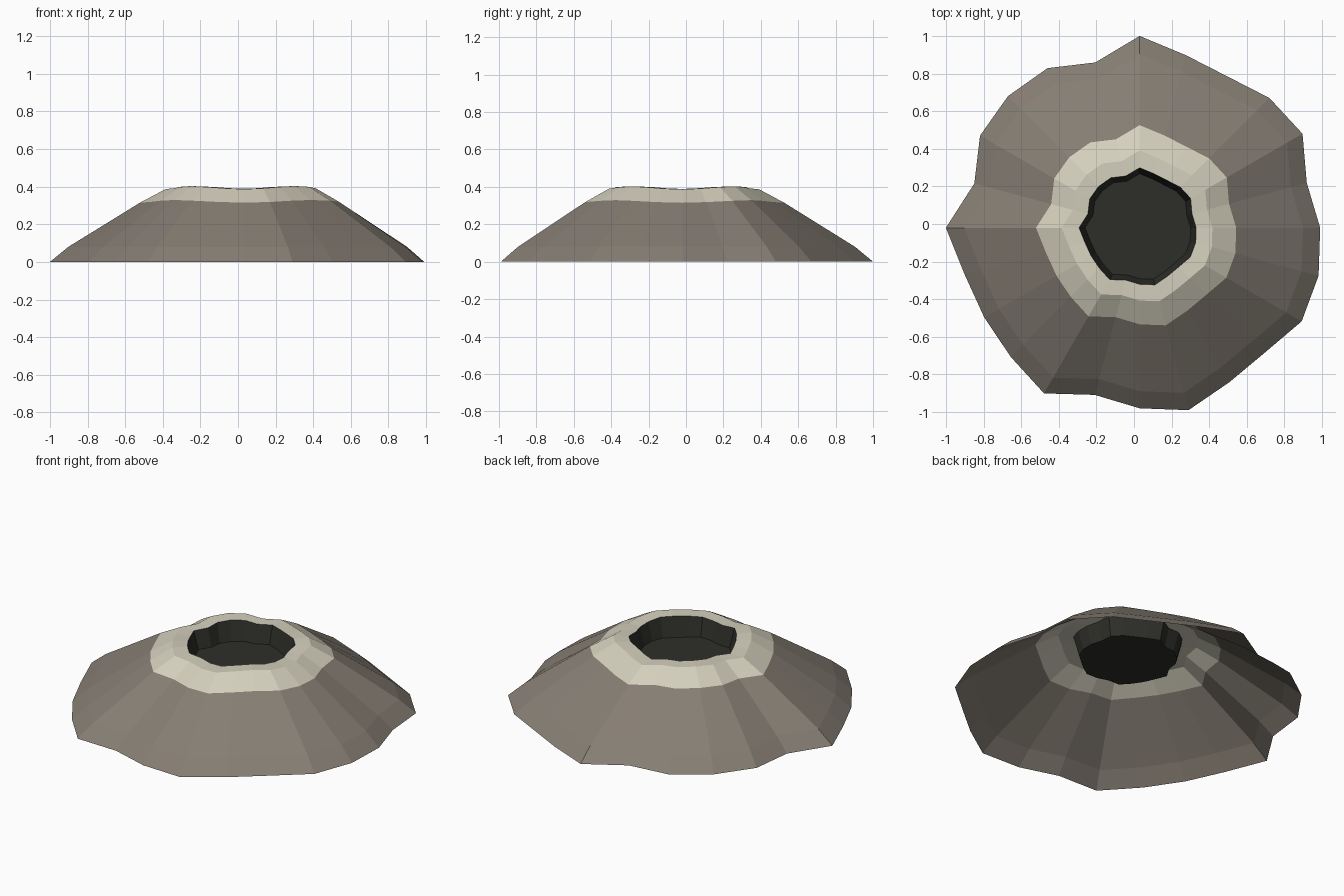
import bpy, bmesh
from math import cos, sin, tau

if "Cube" in bpy.data.objects:
    bpy.data.objects.remove(bpy.data.objects["Cube"])

# Irregular outline: one radius per 15 degrees, shared by every ring
RADII = [0.96, 0.92, 1.0, 0.976, 0.93, 0.95, 1.02, 0.91, 0.98, 0.99, 0.98, 0.91,
         1.03, 0.963, 0.954, 0.97, 1.017, 0.92, 0.96, 1.004, 0.95, 0.94, 0.995, 0.985]
CX, CY = 0.03, -0.02
N = len(RADII)


def material(name, rgb):
    m = bpy.data.materials.new(name)
    m.diffuse_color = (*rgb, 1)
    m.use_nodes = True
    m.node_tree.nodes["Principled BSDF"].inputs["Base Color"].default_value = m.diffuse_color
    return m


def ring_shell(name, rings, mat, cap=False):
    """Loft rings of (radius factor, height, height ripple), outside first."""
    bm = bmesh.new()
    loops = []
    for f, z, ripple in rings:
        loops.append([bm.verts.new((CX + f * r * cos(tau * i / N),
                                    CY + f * r * sin(tau * i / N),
                                    z - ripple * cos(4 * tau * i / N)))
                      for i, r in enumerate(RADII)])
    for a, b in zip(loops, loops[1:]):
        for i in range(N):
            j = (i + 1) % N
            bm.faces.new((a[i], a[j], b[j], b[i]))
    if cap:
        bm.faces.new(loops[-1])
    me = bpy.data.meshes.new(name)
    bm.to_mesh(me)
    bm.free()
    me.materials.append(mat)
    ob = bpy.data.objects.new(name, me)
    bpy.context.collection.objects.link(ob)
    return ob


rock = material("rock", (0.24, 0.21, 0.175))
crust = material("pale_crust", (0.66, 0.63, 0.51))
dark = material("dark_pit", (0.027, 0.027, 0.022))

# Outer slope, open underneath
ring_shell("mound_slope", [(1, 0, 0), (0.905, 0.08, 0), (0.535, 0.322, 0.007)], rock)
# Pale crust around the opening
ring_shell("vent_rim", [(0.535, 0.322, 0.007), (0.403, 0.395, 0.008),
                        (0.313, 0.395, 0.006)], crust)
# Sunken pit with flat floor
ring_shell("vent_pit", [(0.313, 0.395, 0.006), (0.282, 0.28, 0)], dark, cap=True)
